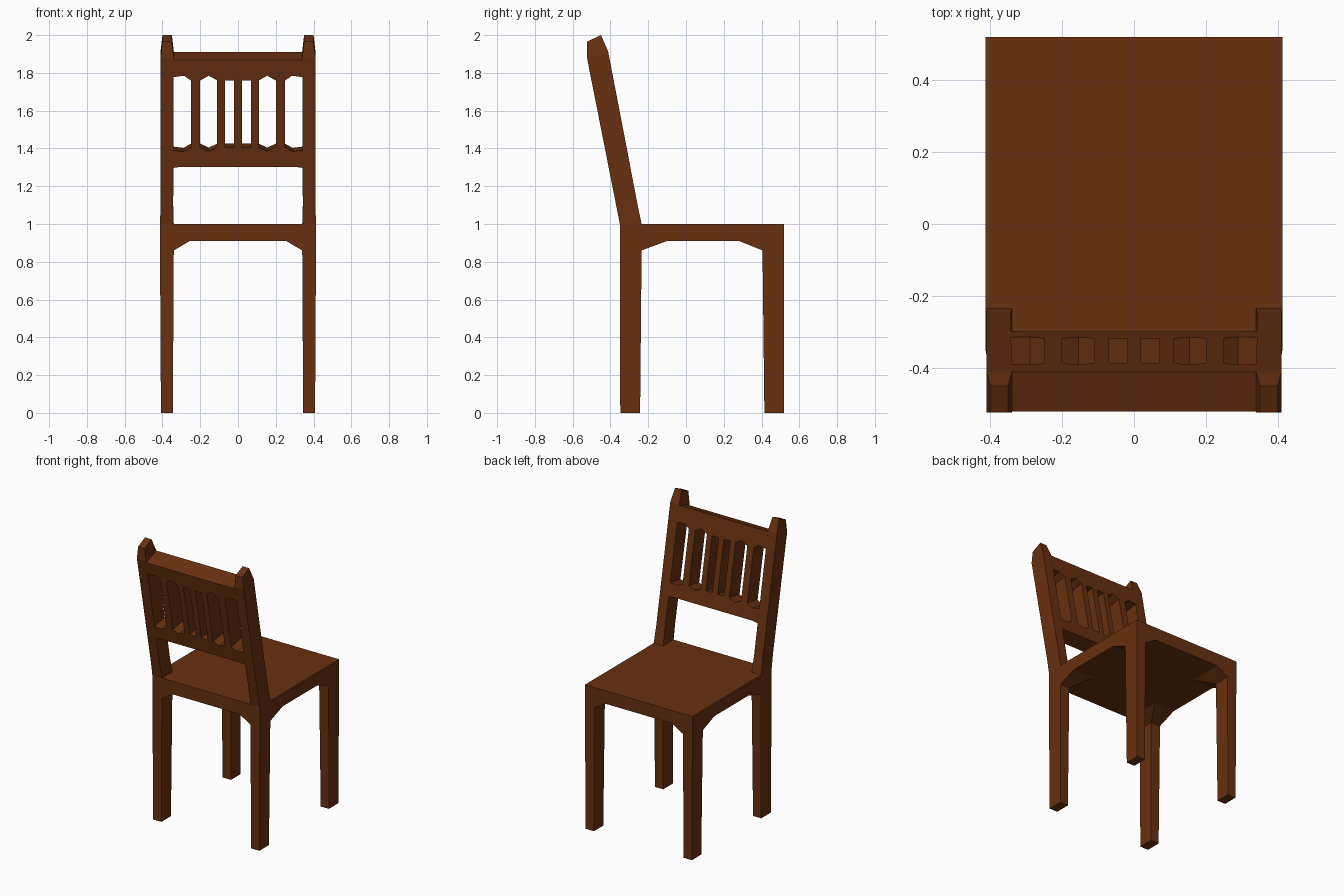
import bpy, bmesh

if "Cube" in bpy.data.objects:
    bpy.data.objects.remove(bpy.data.objects["Cube"])

wood = bpy.data.materials.new("brown_wood")
wood.diffuse_color = (0.14, 0.03, 0.005, 1)
wood.use_nodes = True
wood.node_tree.nodes["Principled BSDF"].inputs["Base Color"].default_value = wood.diffuse_color


def loft(name, rings, mirror=False):
    """Skin matching point rings into a closed solid, optionally mirrored in x."""
    bm = bmesh.new()
    vs = [[bm.verts.new(p) for p in r] for r in rings]
    n = len(rings[0])
    for a, b in zip(vs, vs[1:]):
        for i in range(n):
            j = (i + 1) % n
            bm.faces.new((a[i], a[j], b[j], b[i]))
    bm.faces.new(vs[0][::-1])
    bm.faces.new(vs[-1])
    bmesh.ops.recalc_face_normals(bm, faces=bm.faces)
    me = bpy.data.meshes.new(name)
    bm.to_mesh(me)
    bm.free()
    ob = bpy.data.objects.new(name, me)
    bpy.context.collection.objects.link(ob)
    me.materials.append(wood)
    if mirror:
        mod = ob.modifiers.new("mirror", 'MIRROR')
        mod.use_mirror_merge = False
    return ob


def rect(x0, x1, y0, y1, z):
    return [(x0, y0, z), (x1, y0, z), (x1, y1, z), (x0, y1, z)]


def back_panel(name, outline):
    """Extrude an x/z outline through the leaning thickness of the backrest."""
    rear = [(x, -0.35 - 0.198 * (z - 1), z) for x, z in outline]
    front = []
    for x, z in outline:
        zf = z + (0.042 if z > 1.85 else 0.02)
        front.append((x, -0.254 - 0.193 * (zf - 1.093), zf))
    return loft(name, [rear, front])


def symmetric(half):
    return half + [(-x, z) for x, z in reversed(half)]


# Seat slab
loft("seat", [rect(-0.413, 0.413, -0.35, 0.52, 0.91),
              rect(-0.413, 0.413, -0.35, 0.52, 1.0)])

# Legs, flaring into corner brackets under the seat
loft("back_legs", [rect(0.345, 0.408, -0.348, -0.243, 0),
                   rect(0.34, 0.413, -0.35, -0.235, 0.86),
                   rect(0.255, 0.413, -0.35, -0.10, 0.91)], True)
loft("front_legs", [rect(0.345, 0.408, 0.415, 0.518, 0),
                    rect(0.34, 0.413, 0.405, 0.52, 0.86),
                    rect(0.255, 0.413, 0.28, 0.52, 0.91)], True)

# Leaning back posts with tapered tips
posts = [(0.34, 0.413, -0.35, 1.0, -0.235, 1.0),
         (0.343, 0.41, -0.369, 1.095, -0.256, 1.1),
         (0.34, 0.41, -0.524, 1.88, -0.413, 1.915),
         (0.35, 0.40, -0.525, 1.965, -0.45, 2.0)]
loft("back_posts", [[(xi, yb, zb), (xo, yb, zb), (xo, yf, zf), (xi, yf, zf)]
                    for xi, xo, yb, zb, yf, zf in posts], True)

# Rails with peaked notches between the slats
back_panel("top_rail", symmetric([
    (0.11, 1.76), (0.155, 1.785), (0.20, 1.76), (0.249, 1.76),
    (0.286, 1.785), (0.343, 1.777), (0.343, 1.868)]))
back_panel("lower_rail", symmetric([
    (0.11, 1.405), (0.155, 1.385), (0.20, 1.405), (0.249, 1.405),
    (0.29, 1.383), (0.343, 1.39), (0.343, 1.297), (0.30, 1.303)]))

# Vertical slats
for i, (x0, x1) in enumerate([(-0.249, -0.20), (-0.11, -0.07), (-0.02, 0.02),
                              (0.07, 0.11), (0.20, 0.249)]):
    back_panel(f"back_slat_{i + 1}", [(x0, 1.405), (x1, 1.405), (x1, 1.76), (x0, 1.76)])
